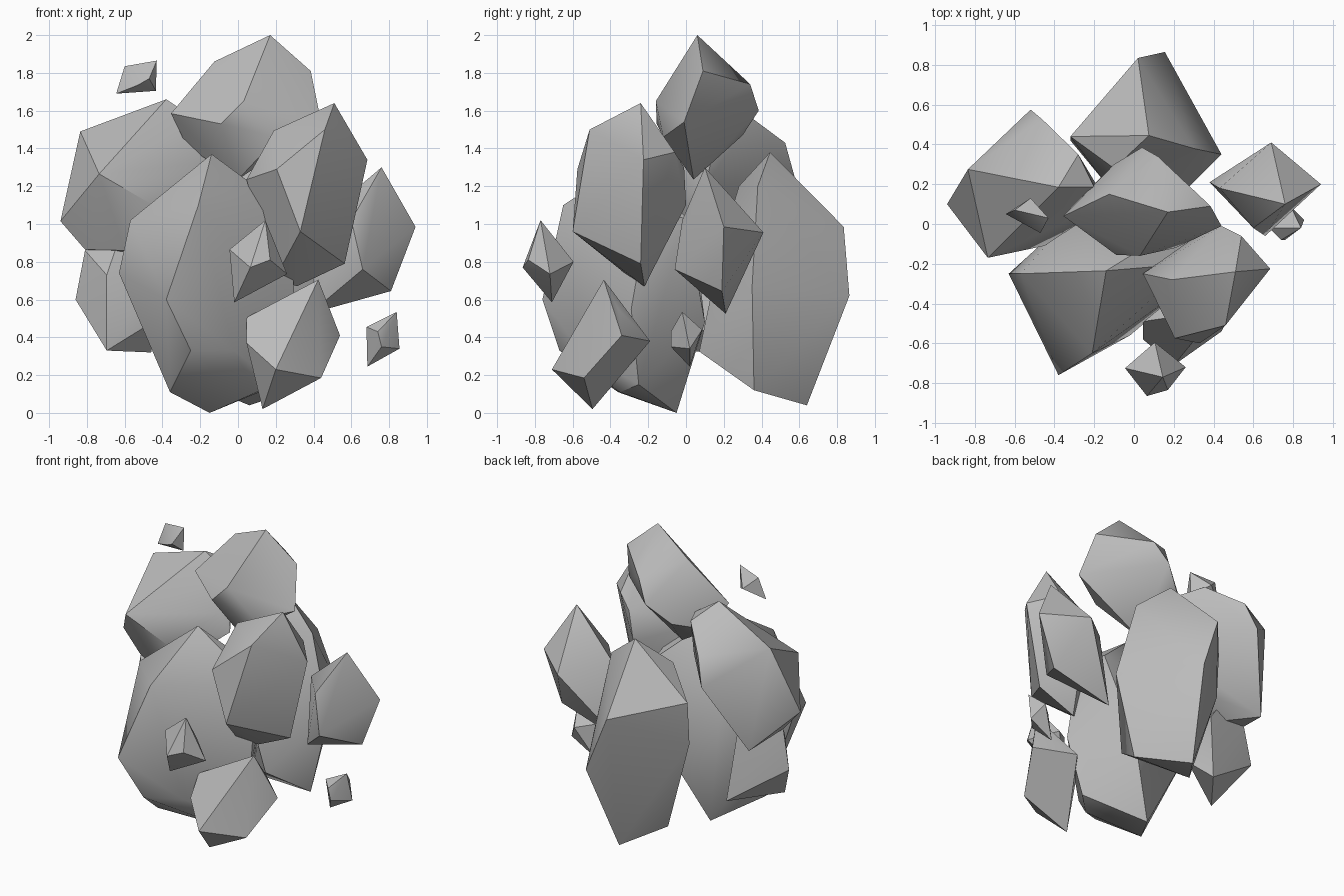
import bpy, bmesh, math

cube = bpy.data.objects.get("Cube")
if cube:
    bpy.data.objects.remove(cube, do_unlink=True)

# Single stone colour
stone = bpy.data.materials.new("stone_grey")
stone.use_nodes = True
GREY = (0.5, 0.5, 0.5, 1.0)
stone.diffuse_color = GREY
stone.node_tree.nodes["Principled BSDF"].inputs["Base Color"].default_value = GREY


def rock(name, corners):
    """Faceted boulder: convex hull around a few corner points."""
    bm = bmesh.new()
    for c in corners:
        bm.verts.new(c)
    hull = bmesh.ops.convex_hull(bm, input=bm.verts)
    spare = {g for g in hull["geom_interior"] + hull["geom_unused"]
             if isinstance(g, bmesh.types.BMVert)}
    bmesh.ops.delete(bm, geom=list(spare), context="VERTS")
    bmesh.ops.recalc_face_normals(bm, faces=bm.faces)
    mesh = bpy.data.meshes.new(name)
    bm.to_mesh(mesh)
    bm.free()
    mesh.materials.append(stone)
    obj = bpy.data.objects.new(name, mesh)
    bpy.context.collection.objects.link(obj)
    bpy.ops.object.select_all(action="DESELECT")
    obj.select_set(True)
    bpy.context.view_layer.objects.active = obj
    bpy.ops.object.shade_smooth_by_angle(angle=math.radians(36))


# Large boulders
rock("front_boulder", [
    (-.14, -.235, 1.37), (-.21, -.65, 1.10), (-.38, -.76, .60),
    (-.63, -.25, .74), (-.57, -.25, 1.02), (-.36, -.36, .11),
    (-.15, -.05, 0), (.10, -.35, .11), (.21, -.25, .15),
    (-.02, -.56, .33), (-.25, -.67, .33), (.28, -.20, 1.06),
    (.30, -.29, .55), (.24, .0, 1.03), (.08, .10, .48), (-.30, .05, .90)])

rock("back_boulder", [
    (.075, .445, 1.38), (.02, .835, .985), (.155, .865, .62),
    (.30, .38, 1.20), (.44, .35, .67), (.06, .64, .04),
    (.30, .36, .12), (-.13, .38, .12), (.16, .07, .325),
    (-.32, .44, 1.04), (-.32, .42, .75), (-.10, .28, 1.20), (-.13, .19, .90)])

rock("top_boulder", [
    (.17, .06, 2.0), (-.125, .15, 1.86), (-.355, .04, 1.585),
    (-.09, -.155, 1.53), (.03, -.16, 1.65), (.385, .09, 1.81),
    (.44, -.01, 1.54), (.04, .385, 1.60), (.12, .34, 1.74),
    (-.10, .30, 1.47), (.0, .04, 1.235), (.21, -.12, 1.46), (-.27, .13, 1.41)])

rock("right_front_boulder", [
    (.51, -.24, 1.64), (.19, -.28, 1.495), (.045, -.25, 1.235),
    (.205, -.575, 1.29), (.46, -.51, 1.50), (.33, -.60, .96),
    (.685, -.225, 1.34), (.565, -.24, .79), (.31, -.22, .67),
    (.20, -.30, .72), (.44, -.01, 1.30), (.54, -.06, 1.38), (.40, .0, 1.10)])

rock("left_boulder", [
    (-.38, .185, 1.66), (-.835, .275, 1.49), (-.94, .10, 1.015),
    (-.81, .10, .865), (-.73, .36, .79), (-.60, .0, .86),
    (-.735, -.17, 1.265), (-.45, -.11, 1.10), (-.30, .0, 1.06),
    (-.13, .10, 1.20), (-.20, .08, 1.32), (-.52, .575, 1.25),
    (-.46, .525, 1.43), (-.28, .35, 1.56), (-.20, .185, 1.54)])

# Medium boulders
rock("right_boulder", [
    (.76, .10, 1.30), (.94, .20, .985), (.69, .41, .955),
    (.81, .19, .645), (.66, -.06, .76), (.60, -.02, 1.02),
    (.38, .21, .525), (.43, .18, 1.02)])

rock("left_lower_boulder", [
    (-.86, .11, .60), (-.81, .10, .86), (-.695, -.08, .33),
    (-.695, -.08, .73), (-.46, .22, .32), (-.45, .0, .70),
    (-.62, .10, .95), (-.50, .15, .80), (-.42, .02, .50)])

rock("front_lower_boulder", [
    (.425, -.435, .705), (.045, -.49, .505), (.045, -.58, .37),
    (.13, -.495, .02), (.44, -.54, .185), (.20, -.71, .23),
    (.54, -.34, .41), (.47, -.36, .55), (.30, -.19, .38), (.115, -.425, .53)])

# Small loose chips
rock("right_chip", [
    (.84, -.02, .535), (.855, .02, .34), (.685, .02, .245),
    (.68, -.02, .455), (.74, -.08, .43), (.76, -.08, .35), (.79, .085, .44)])

rock("front_chip", [
    (.145, -.77, 1.02), (-.045, -.725, .865), (.065, -.865, .77),
    (.17, -.835, .81), (.26, -.72, .735), (-.02, -.71, .585), (.105, -.595, .80)])

rock("upper_left_chip", [
    (-.43, .03, 1.865), (-.60, .07, 1.835), (-.645, .05, 1.69),
    (-.435, .03, 1.705), (-.47, -.045, 1.77), (-.53, -.01, 1.735), (-.52, .13, 1.76)])
